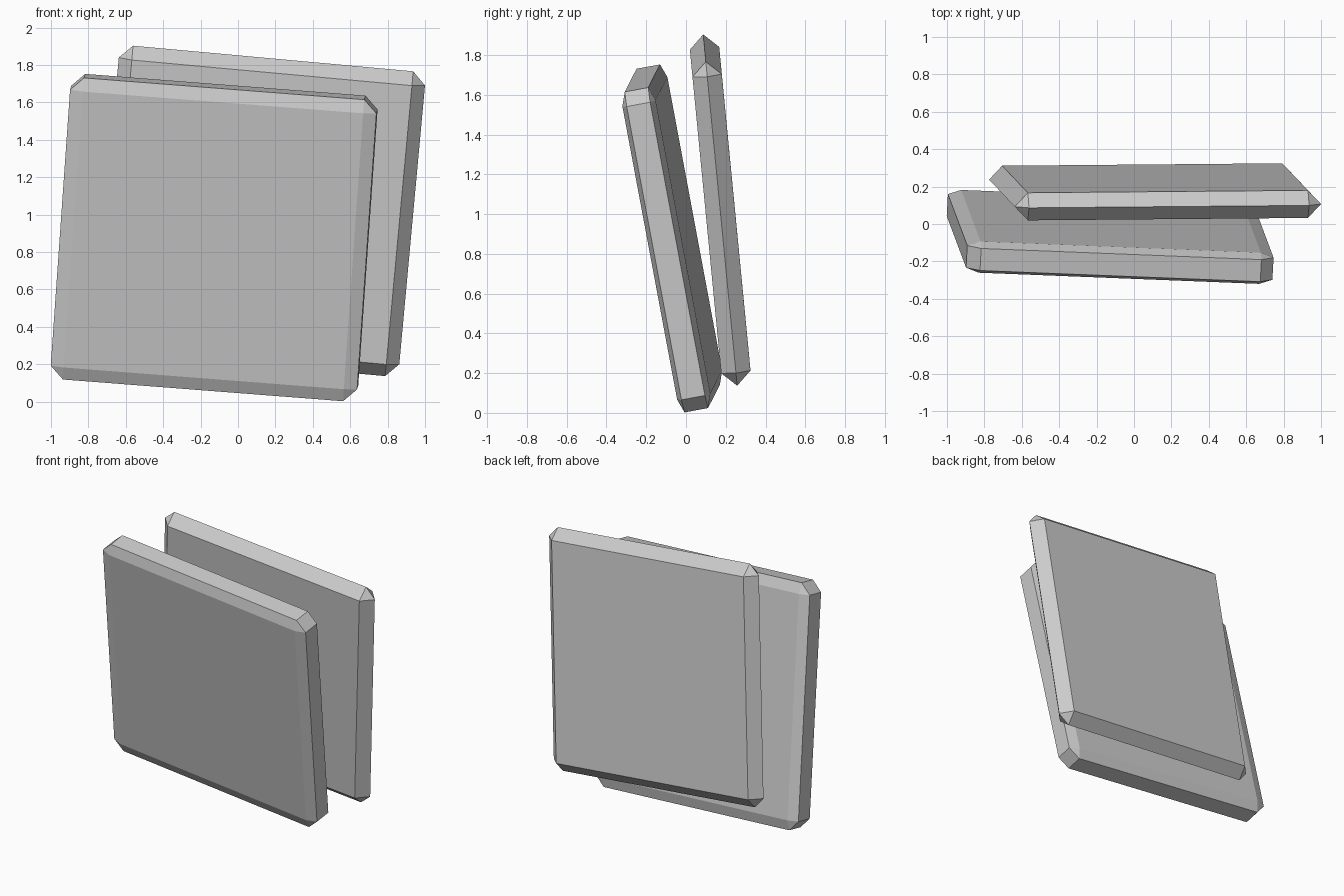
import bpy, bmesh
from mathutils import Vector, Matrix

if "Cube" in bpy.data.objects:
    bpy.data.objects.remove(bpy.data.objects["Cube"])

HALF = 0.822   # half the slab side
CUT = 0.07     # chamfer width across the face


def slab(name, center, u, v, rim, depth):
    """Square slab: octagonal rim of half thickness rim, chamfered out to flat faces."""
    u = Vector(u).normalized()
    n = u.cross(Vector(v)).normalized()
    v = n.cross(u)
    inner = HALF - CUT
    pts = set()
    for sx in (-1, 1):
        for sy in (-1, 1):
            for sz in (-1, 1):
                pts.add((sx * HALF, sy * inner, sz * rim))
                pts.add((sx * inner, sy * HALF, sz * rim))
                pts.add((sx * inner, sy * inner, sz * (rim + depth)))
    bm = bmesh.new()
    for p in sorted(pts):
        bm.verts.new(p)
    bmesh.ops.convex_hull(bm, input=bm.verts[:])
    bmesh.ops.dissolve_limit(bm, angle_limit=0.01, verts=bm.verts[:], edges=bm.edges[:])
    # orient the slab in space
    rot = Matrix((u, v, n)).transposed().to_4x4()
    bm.transform(Matrix.Translation(center) @ rot)
    bmesh.ops.recalc_face_normals(bm, faces=bm.faces[:])
    mesh = bpy.data.meshes.new(name)
    bm.to_mesh(mesh)
    bm.free()
    ob = bpy.data.objects.new(name, mesh)
    bpy.context.collection.objects.link(ob)
    return ob


# front slab: flat rim with shallow chamfers
slab("front_slab", (-0.1275, -0.069, 0.8775),
     (1.51, -0.06, -0.117), (0.105, -0.28, 1.5), 0.06, 0.025)

# rear slab: chamfers meet in a sharp ridge
slab("rear_slab", (0.1125, 0.172, 1.02),
     (1.5, 0.013, -0.137), (0.14, -0.145, 1.495), 0.0, 0.074)
